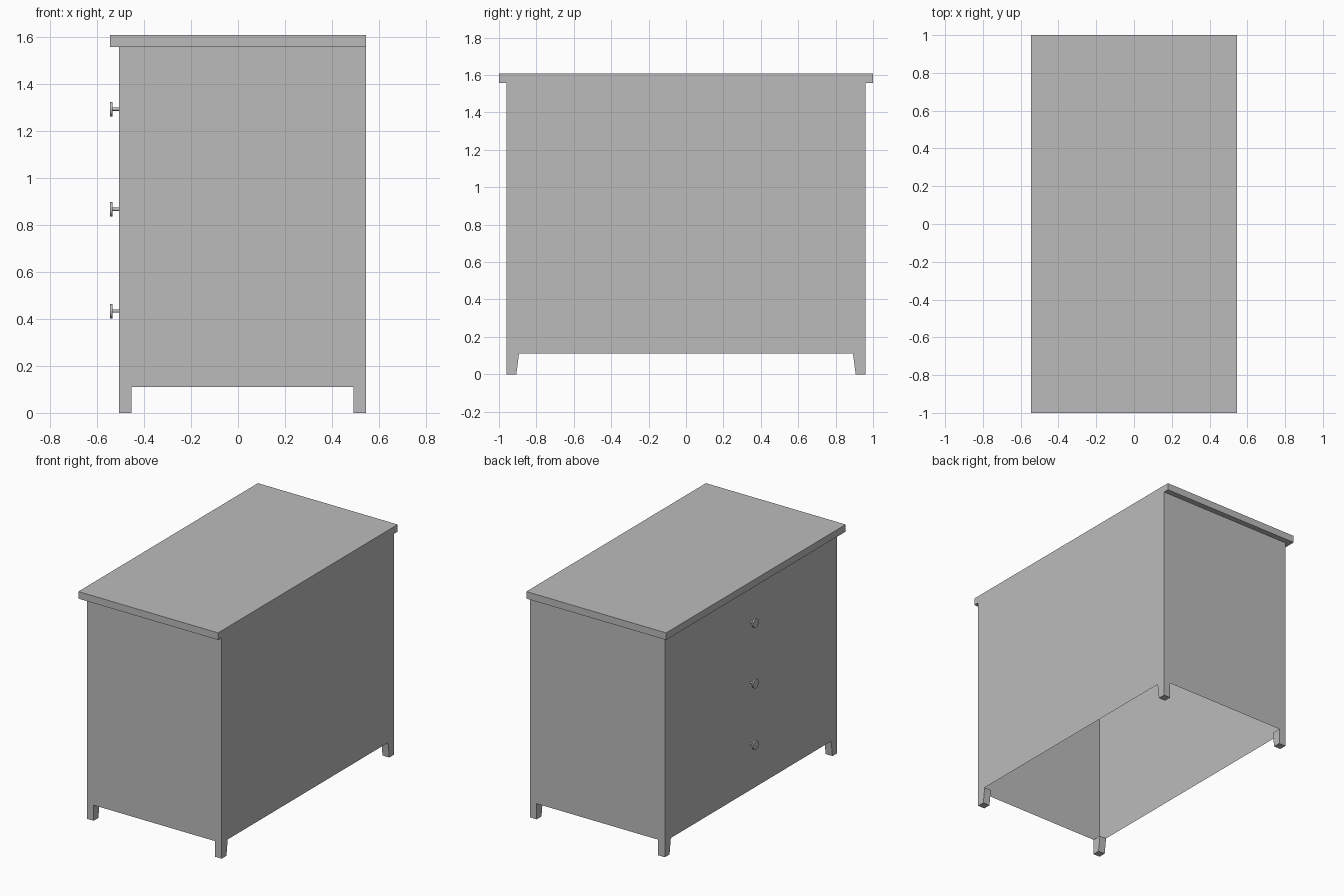
import bpy, bmesh, math
from mathutils import Matrix

if "Cube" in bpy.data.objects:
    bpy.data.objects.remove(bpy.data.objects["Cube"])

grey = bpy.data.materials.new("plain grey")
grey.diffuse_color = (0.5, 0.5, 0.5, 1)
grey.use_nodes = True
grey.node_tree.nodes["Principled BSDF"].inputs["Base Color"].default_value = grey.diffuse_color

X0, X1, Y = -0.507, 0.545, 0.96      # cabinet footprint
LEG, TOP, HIGH = 0.11, 1.557, 1.607  # heights


def finish(name, bm):
    bmesh.ops.recalc_face_normals(bm, faces=bm.faces)
    me = bpy.data.meshes.new(name)
    bm.to_mesh(me)
    bm.free()
    me.materials.append(grey)
    ob = bpy.data.objects.new(name, me)
    bpy.context.collection.objects.link(ob)
    return ob


def box(name, bottom, top, z0, z1, caps=True):
    """Box between two rectangles (xa, xb, ya, yb), optionally open-ended."""
    bm = bmesh.new()
    rings = []
    for (xa, xb, ya, yb), z in ((bottom, z0), (top, z1)):
        rings.append([bm.verts.new((x, y, z))
                      for x, y in ((xa, ya), (xb, ya), (xb, yb), (xa, yb))])
    for i in range(4):
        j = (i + 1) % 4
        bm.faces.new((rings[0][i], rings[0][j], rings[1][j], rings[1][i]))
    if caps:
        bm.faces.new(rings[0][::-1])
        bm.faces.new(rings[1])
    return finish(name, bm)


# Overhanging top board, flush with the cabinet at the plain side
slab = (-0.545, 0.545, -1, 1)
box("top_board", slab, slab, TOP, HIGH)

# Thin cabinet walls, open underneath
walls = (X0, X1, -Y, Y)
box("cabinet_walls", walls, walls, LEG, TOP, caps=False)

# Four legs tapering along the long direction
for side, xa, xb in (("drawer", X0, X0 + 0.053), ("plain", X1 - 0.053, X1)):
    for end, s in (("front", -1), ("back", 1)):
        foot = (xa, xb, *sorted((s * Y, s * 0.907)))
        head = (xa, xb, *sorted((s * Y, s * 0.893)))
        box(f"{side}_{end}_leg", foot, head, 0, LEG)


def knob(name, z):
    """Round disc on a slim stem, pointing toward -x."""
    bm = bmesh.new()
    for radius, xa, xb in ((0.007, -0.535, X0), (0.031, -0.545, -0.534)):
        m = Matrix.Translation(((xa + xb) / 2, 0, z)) @ Matrix.Rotation(math.pi / 2, 4, "Y")
        bmesh.ops.create_cone(bm, cap_ends=True, segments=20, radius1=radius,
                              radius2=radius, depth=xb - xa, matrix=m)
    ob = finish(name, bm)
    bpy.context.view_layer.objects.active = ob
    ob.select_set(True)
    bpy.ops.object.shade_smooth_by_angle(angle=math.radians(35))
    ob.select_set(False)


# Three drawer knobs
for name, z in (("lower_knob", 0.433), ("middle_knob", 0.866), ("upper_knob", 1.292)):
    knob(name, z)
